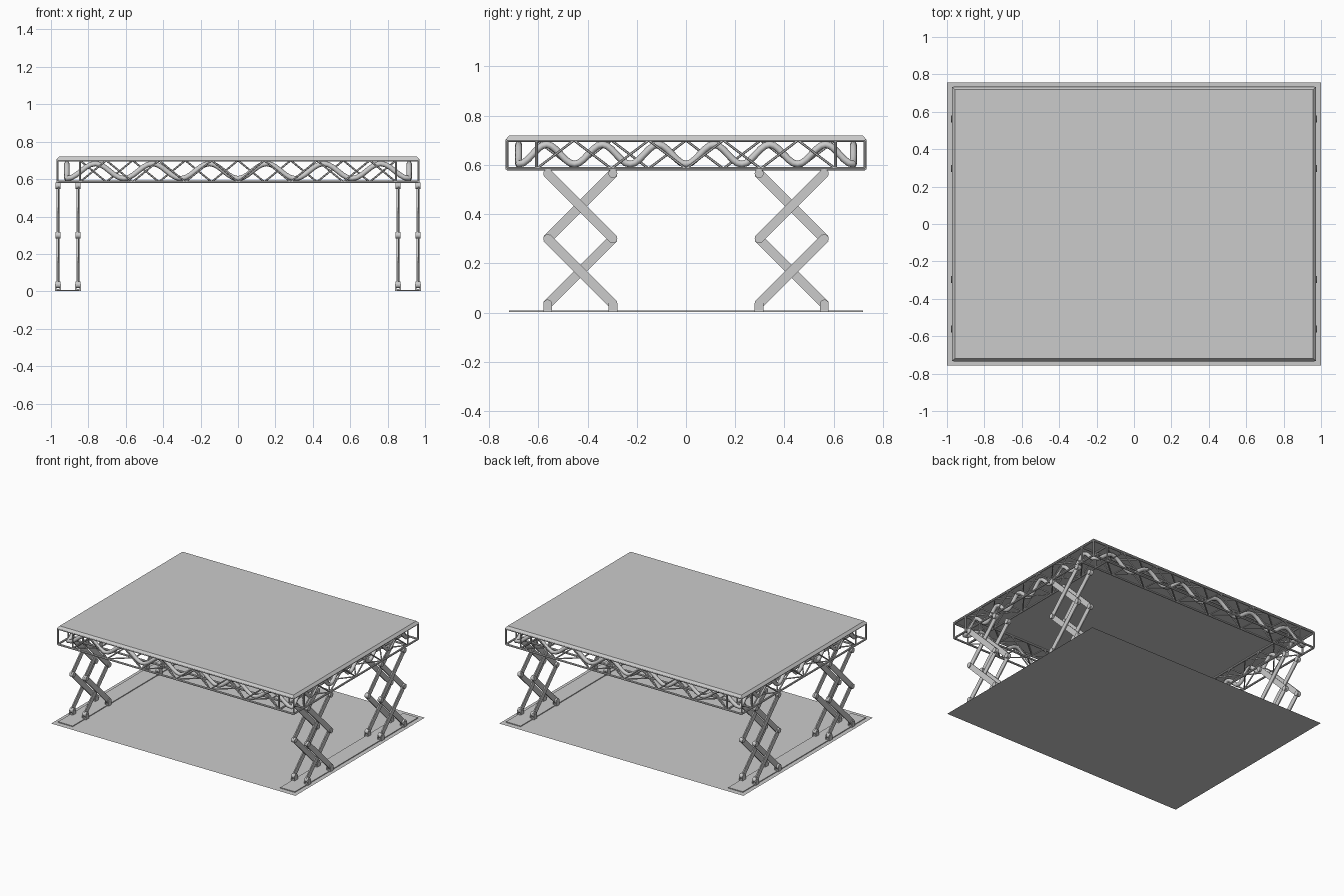
import bpy, bmesh, math
from mathutils import Vector, Matrix

if "Cube" in bpy.data.objects:
    bpy.data.objects.remove(bpy.data.objects["Cube"])

XO, YO, W = 0.965, 0.727, 0.12          # truss outer half sizes, truss width
XI, YI = XO - W, YO - W
Z0, Z1 = 0.585, 0.70                    # lower and upper chord heights


def finish(name, bm, smooth=True):
    me = bpy.data.meshes.new(name)
    bm.to_mesh(me)
    bm.free()
    ob = bpy.data.objects.new(name, me)
    bpy.context.collection.objects.link(ob)
    if smooth:
        bpy.context.view_layer.objects.active = ob
        ob.select_set(True)
        bpy.ops.object.shade_smooth_by_angle(angle=math.radians(40))
        ob.select_set(False)
    return ob


def rod(bm, a, b, r, sides=8):
    a, b = Vector(a), Vector(b)
    d = b - a
    m = Matrix.Translation((a + b) / 2) @ d.to_track_quat('Z', 'Y').to_matrix().to_4x4()
    bmesh.ops.create_cone(bm, cap_ends=True, segments=sides, radius1=r, radius2=r,
                          depth=d.length, matrix=m)


def box(bm, c, s, rot_x=0.0):
    m = Matrix.Translation(c) @ Matrix.Rotation(rot_x, 4, 'X') @ Matrix.Diagonal((*s, 1))
    return bmesh.ops.create_cube(bm, size=1, matrix=m)['verts']


def zigzag(bm, p, q, off_a, off_b, n, flip=0, r=0.005):
    """Lacing from p to q, alternating between two offsets."""
    p, q = Vector(p), Vector(q)
    pts = [p.lerp(q, i / n) + Vector((off_a, off_b)[(i + flip) % 2]) for i in range(n + 1)]
    for a, b in zip(pts, pts[1:]):
        rod(bm, a, b, r, 6)


# Ground sheet
bm = bmesh.new()
bmesh.ops.create_grid(bm, x_segments=1, y_segments=1, size=1, matrix=Matrix.Diagonal((1, 0.757, 1, 1)))
finish("ground_sheet", bm, False)

# Table top with sloped rim
bm = bmesh.new()
vs = box(bm, (0, 0, 0.712), (1.944, 1.464, 0.016))
for v in vs:
    if v.co.z > 0.712:
        v.co.x *= 0.985
        v.co.y *= 0.982
finish("table_top", bm, False)

# Long thin base plates under the legs
for s, side in ((-1, "left"), (1, "right")):
    bm = bmesh.new()
    box(bm, (s * 0.91, 0, 0.005), (0.12, 1.44, 0.006))
    finish(side + "_base_plate", bm, False)

# Truss chords: outer and inner rectangles, running through at the corners
bm = bmesh.new()
for z in (Z0, Z1):
    for s in (-1, 1):
        for y in (YO, YI):
            rod(bm, (-XO, s * y, z), (XO, s * y, z), 0.007)
        for x in (XO, XI):
            rod(bm, (s * x, -YO, z), (s * x, YO, z), 0.007)
finish("truss_chords", bm)

# Corner posts
bm = bmesh.new()
for sx in (-1, 1):
    for sy in (-1, 1):
        for x in (XO, XI):
            for y in (YO, YI):
                rod(bm, (sx * x, sy * y, Z0), (sx * x, sy * y, Z1), 0.006)
finish("truss_corner_posts", bm)

# Truss lacing on the upright and flat faces
bm = bmesh.new()
up, lo = (0, 0, Z1), (0, 0, Z0)
for s in (-1, 1):
    for k, y in enumerate((YO, YI)):
        zigzag(bm, (-XI, s * y, 0), (XI, s * y, 0), lo, up, 12, k)
    for k, x in enumerate((XO, XI)):
        zigzag(bm, (s * x, -YI, 0), (s * x, YI, 0), lo, up, 8, k)
    for z in (Z0, Z1):
        zigzag(bm, (-XI, 0, z), (XI, 0, z), (0, s * YO, 0), (0, s * YI, 0), 12)
        zigzag(bm, (0, -YI, z), (0, YI, z), (s * XO, 0, 0), (s * XI, 0, 0), 8)
finish("truss_lacing", bm)

# Wavy hose running inside the truss
cx, cy = 0.915, 0.68
corners = [(-cx, -cy), (cx, -cy), (cx, cy), (-cx, cy)]
cu = bpy.data.curves.new("wavy_hose", 'CURVE')
cu.dimensions = '3D'
cu.bevel_depth = 0.014
cu.bevel_resolution = 2
sp = cu.splines.new('POLY')
N = 72
sp.points.add(4 * N - 1)
for i in range(4 * N):
    a, b = corners[i // N], corners[(i // N + 1) % 4]
    t = (i % N) / N
    z = 0.643 - 0.04 * math.cos(12 * math.pi * t)
    sp.points[i].co = (a[0] + (b[0] - a[0]) * t, a[1] + (b[1] - a[1]) * t, z, 1)
sp.use_cyclic_u = True
sp.use_smooth = True
bpy.context.collection.objects.link(bpy.data.objects.new("wavy_hose", cu))

# Scissor legs: two lattices per corner
LV = (0.035, 0.30, 0.565)
YA, YB = 0.297, 0.562
for sx, nx in ((-1, "left"), (1, "right")):
    for sy, ny in ((-1, "front"), (1, "back")):
        bars, pins, feet = bmesh.new(), bmesh.new(), bmesh.new()
        for x in (sx * 0.962, sx * 0.855):
            for z0, z1 in zip(LV, LV[1:]):
                for k in (-1, 1):
                    y0, y1 = (YA, YB) if k > 0 else (YB, YA)
                    dy, dz = sy * (y1 - y0), z1 - z0
                    box(bars, (x + k * 0.004, sy * (YA + YB) / 2, (z0 + z1) / 2),
                        (0.008, math.hypot(dy, dz) + 0.01, 0.038), math.atan2(dz, dy))
            for y in (sy * YA, sy * YB):
                for z in LV:
                    rod(pins, (x - 0.014, y, z), (x + 0.014, y, z), 0.018, 16)
                # clevis foot
                for k in (-1, 1):
                    box(feet, (x + k * 0.012, y, 0.02), (0.007, 0.036, 0.036))
                box(feet, (x, y, 0.007), (0.03, 0.036, 0.01))
        leg = f"{ny}_{nx}_leg"
        finish(leg + "_bars", bars, False)
        finish(leg + "_pins", pins)
        finish(leg + "_feet", feet, False)
